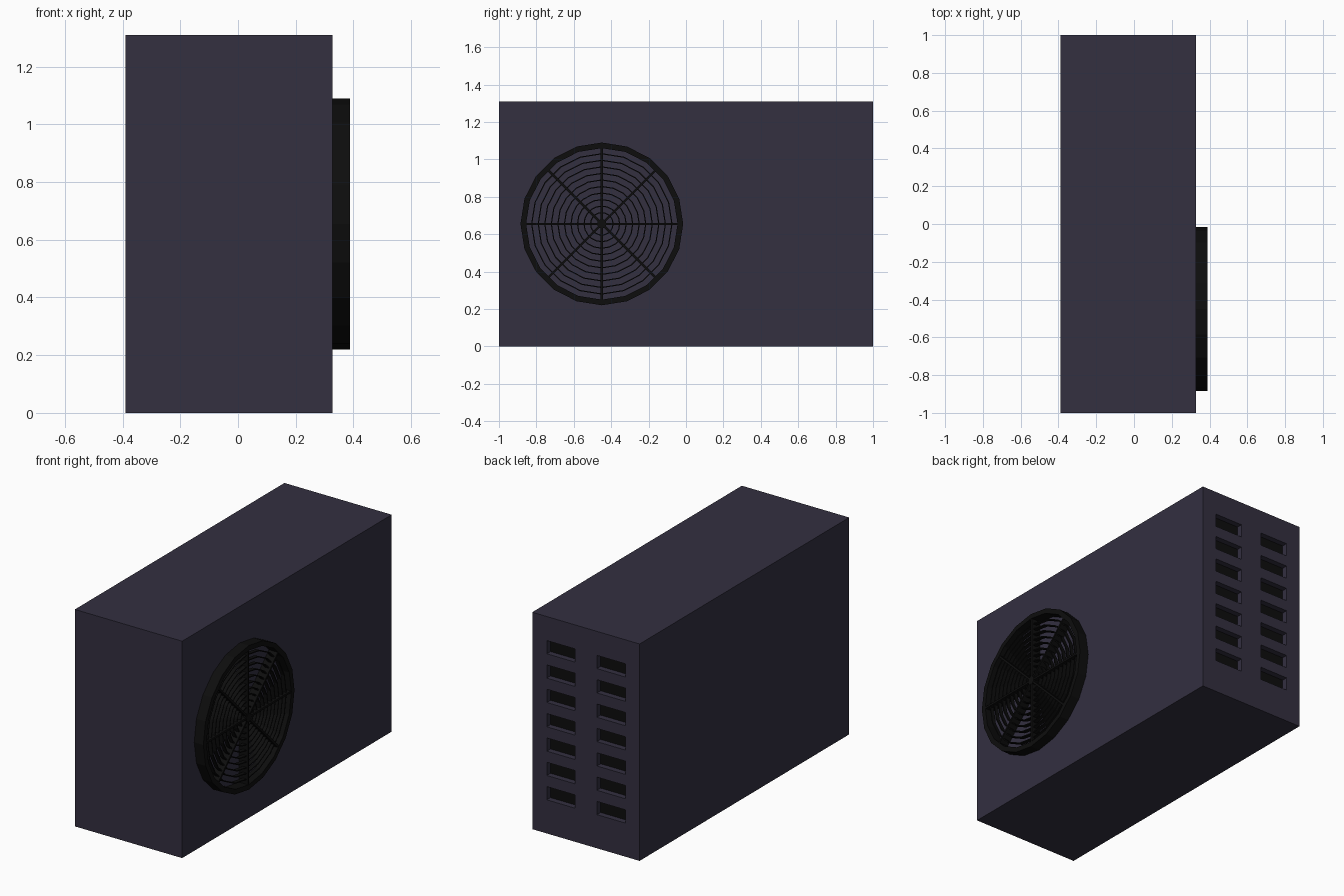
import bpy, bmesh
from math import sin, cos, pi
from mathutils import Matrix, Vector

if "Cube" in bpy.data.objects:
    bpy.data.objects.remove(bpy.data.objects["Cube"])

X0, X1, H = -0.39, 0.327, 1.31          # body extents
FAN = Vector((0, -0.45, 0.655))         # fan centre on the +x wall
FRONT = 0.388                           # outer plane of the fan guard


def material(name, rgb):
    m = bpy.data.materials.new(name)
    m.diffuse_color = (*rgb, 1)
    m.use_nodes = True
    m.node_tree.nodes["Principled BSDF"].inputs["Base Color"].default_value = m.diffuse_color
    return m


body_mat = material("casing_slate", (0.033, 0.029, 0.051))
dark_mat = material("guard_black", (0.004, 0.004, 0.004))


def make(name, bm, *mats):
    bmesh.ops.recalc_face_normals(bm, faces=bm.faces)
    me = bpy.data.meshes.new(name)
    bm.to_mesh(me)
    bm.free()
    for m in mats:
        me.materials.append(m)
    ob = bpy.data.objects.new(name, me)
    bpy.context.collection.objects.link(ob)
    return ob


def box(bm, lo, hi, extra=Matrix()):
    lo, hi = Vector(lo), Vector(hi)
    mat = Matrix.Translation((lo + hi) / 2) @ Matrix.Diagonal((*(hi - lo), 1))
    bmesh.ops.create_cube(bm, size=1, matrix=extra @ mat)


def ring(bm, r_in, r_out, xa, xb, n=20):
    # rectangular section swept round the fan axis
    section = [(r_in, xa), (r_out, xa), (r_out, xb), (r_in, xb)]
    loops = []
    for i in range(n):
        a = 2 * pi * i / n
        loops.append([bm.verts.new((x, FAN.y + r * cos(a), FAN.z + r * sin(a)))
                      for r, x in section])
    for i in range(n):
        p, q = loops[i], loops[(i + 1) % n]
        for k in range(4):
            m = (k + 1) % 4
            bm.faces.new((p[k], p[m], q[m], q[k]))


# casing, with two columns of recessed vents in the +y end
bm = bmesh.new()
box(bm, (X0, -1, 0), (X1, 1, H))
casing = make("casing", bm, body_mat, dark_mat)

DEPTH = 0.035
bm = bmesh.new()
for xa, xb in ((0.04, 0.23), (-0.295, -0.105)):
    for row in range(7):
        z = 0.203 + 0.147 * row
        box(bm, (xa, 1 - DEPTH, z), (xb, 1.1, z + 0.08))
cutter = make("vent_cutter", bm, body_mat)
cutter.hide_render = True

mod = casing.modifiers.new("vents", 'BOOLEAN')
mod.operation = 'DIFFERENCE'
mod.solver = 'EXACT'
mod.object = cutter
graph = bpy.context.evaluated_depsgraph_get()
cut_mesh = bpy.data.meshes.new_from_object(casing.evaluated_get(graph))
casing.modifiers.clear()
casing.data = cut_mesh
bpy.data.objects.remove(cutter)

# dark floor inside each vent
for p in cut_mesh.polygons:
    p.material_index = int(abs(p.center.y - (1 - DEPTH)) < 1e-3
                           and abs(p.normal.y) > 0.9)

# fan guard rim
bm = bmesh.new()
ring(bm, 0.405, 0.435, X1 - 0.002, FRONT)
make("fan_rim", bm, dark_mat)

# concentric guard wires
bm = bmesh.new()
for i in range(10):
    r = 0.06 + 0.035 * i
    ring(bm, r - 0.003, r + 0.003, 0.352, 0.376)
make("fan_guard_rings", bm, dark_mat)

# four full-width bars giving eight spokes
bm = bmesh.new()
for i in range(4):
    turn = Matrix.Translation(FAN) @ Matrix.Rotation(i * pi / 4, 4, 'X')
    box(bm, (X1, -0.412, -0.006), (FRONT - 0.002, 0.412, 0.006), turn)
make("fan_spokes", bm, dark_mat)

# hub
bm = bmesh.new()
bmesh.ops.create_cone(
    bm, cap_ends=True, segments=12, radius1=0.025, radius2=0.025,
    depth=FRONT - X1,
    matrix=Matrix.Translation((((X1 + FRONT) / 2), FAN.y, FAN.z))
    @ Matrix.Rotation(pi / 2, 4, 'Y'))
make("fan_hub", bm, dark_mat)
